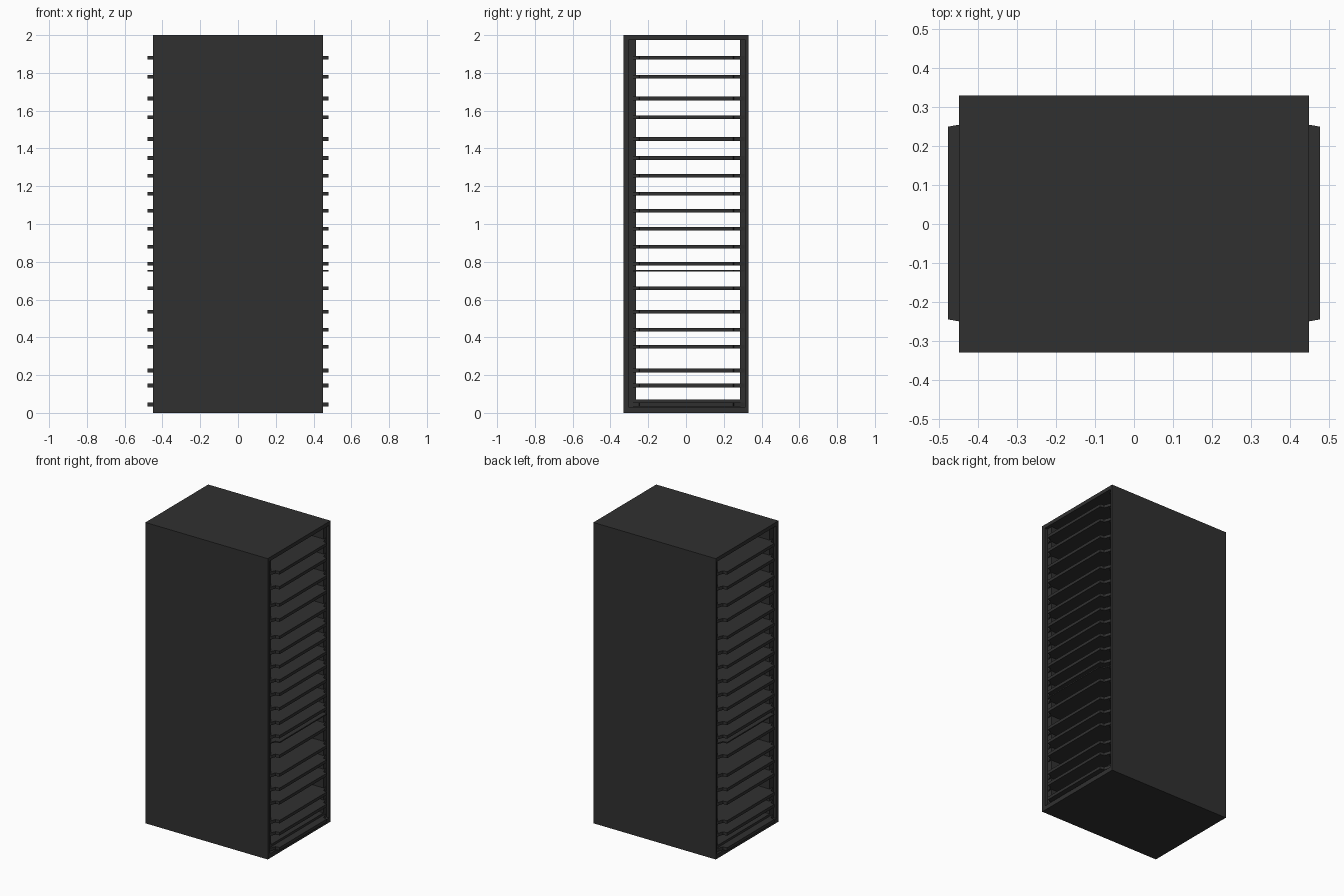
import bpy
import bmesh

if "Cube" in bpy.data.objects:
    bpy.data.objects.remove(bpy.data.objects["Cube"], do_unlink=True)

mat = bpy.data.materials.new("charcoal")
mat.use_nodes = True
colour = (0.03, 0.03, 0.03, 1)
mat.diffuse_color = colour
mat.node_tree.nodes["Principled BSDF"].inputs["Base Color"].default_value = colour

HALF_W, FRONT, BACK, HEIGHT = 0.45, -0.33, 0.33, 2.0


def box(name, lo, hi):
    """Box between two opposite corners."""
    bm = bmesh.new()
    bmesh.ops.create_cube(bm, size=1)
    for v in bm.verts:
        v.co = [(a + b) / 2 + c * (b - a) for a, b, c in zip(lo, hi, v.co)]
    return finish(name, bm)


def finish(name, bm):
    mesh = bpy.data.meshes.new(name)
    bm.to_mesh(mesh)
    bm.free()
    mesh.materials.append(mat)
    obj = bpy.data.objects.new(name, mesh)
    bpy.context.collection.objects.link(obj)
    return obj


def shelf(name, z, thick):
    """Tray whose ends narrow where they stick out of the cabinet."""
    outline = [(-0.478, -0.245), (-0.45, -0.25), (-0.43, -0.3), (0.43, -0.3),
               (0.45, -0.25), (0.478, -0.245), (0.478, 0.25), (0.45, 0.255),
               (0.43, 0.31), (-0.43, 0.31), (-0.45, 0.255), (-0.478, 0.25)]
    bm = bmesh.new()
    face = bm.faces.new([bm.verts.new((x, y, z - thick / 2)) for x, y in outline])
    grown = bmesh.ops.extrude_face_region(bm, geom=[face])["geom"]
    bmesh.ops.translate(bm, vec=(0, 0, thick),
                        verts=[g for g in grown if isinstance(g, bmesh.types.BMVert)])
    bmesh.ops.recalc_face_normals(bm, faces=bm.faces)
    finish(name, bm)


# Outer shell, open at both sides
box("front_panel", (-HALF_W, FRONT, 0), (HALF_W, FRONT + 0.025, HEIGHT))
box("back_panel", (-HALF_W, BACK - 0.015, 0), (HALF_W, BACK, HEIGHT))
box("top_panel", (-HALF_W, FRONT, HEIGHT - 0.025), (HALF_W, BACK, HEIGHT))
box("base_panel", (-HALF_W, FRONT, 0), (HALF_W, BACK, 0.03))

# Recessed linings that carry the trays
box("front_lining", (-0.43, FRONT + 0.02, 0.02), (0.43, -0.265, HEIGHT - 0.02))
box("back_lining", (-0.43, 0.285, 0.02), (0.43, BACK - 0.01, HEIGHT - 0.02))
box("base_lining", (-0.43, FRONT + 0.02, 0.02), (0.43, BACK - 0.01, 0.07))

# Trays, with one thin sheet among them
heights = [0.045, 0.145, 0.225, 0.35, 0.44, 0.535, 0.66, 0.79, 0.88, 0.975,
           1.07, 1.16, 1.255, 1.35, 1.45, 1.565, 1.665, 1.78, 1.88]
for i, z in enumerate(heights, 1):
    shelf(f"shelf_{i}", z, 0.02)
shelf("thin_shelf", 0.752, 0.008)
